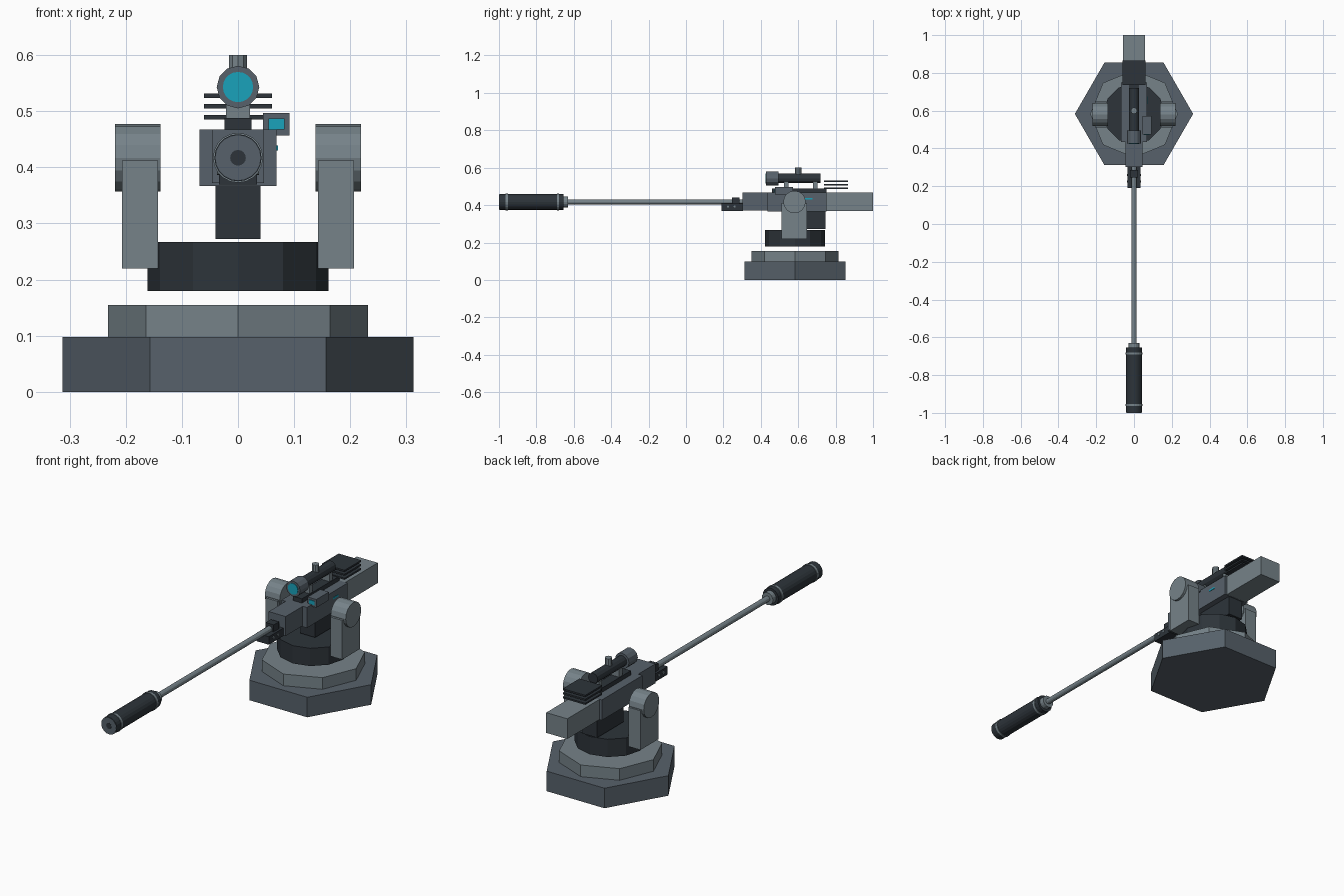
import bpy
import math

if "Cube" in bpy.data.objects:
    bpy.data.objects.remove(bpy.data.objects["Cube"])


def material(name, rgb):
    m = bpy.data.materials.new(name)
    m.diffuse_color = (*rgb, 1)
    m.use_nodes = True
    m.node_tree.nodes["Principled BSDF"].inputs["Base Color"].default_value = m.diffuse_color
    return m


LIGHT = material("light_steel", (0.18, 0.225, 0.25))
MID = material("mid_steel", (0.095, 0.12, 0.145))
DARK = material("dark_steel", (0.026, 0.034, 0.042))
CYAN = material("cyan_glow", (0.01, 0.36, 0.5))

CY = 0.583   # turret axis along y
BZ = 0.417   # bore height


def finish(name, mat):
    ob = bpy.context.object
    ob.name = name
    ob.data.materials.append(mat)
    return ob


def box(name, x, y, z, mat):
    """Box from (min, max) ranges on each axis."""
    bpy.ops.mesh.primitive_cube_add(size=1, location=[sum(r) / 2 for r in (x, y, z)])
    ob = finish(name, mat)
    ob.scale = [r[1] - r[0] for r in (x, y, z)]
    bpy.ops.object.transform_apply(location=False, rotation=False, scale=True)
    return ob


def cyl(name, axis, a, b, centre, r, sides, mat, r2=None, spin=0.0):
    """Prism from a to b along an axis; centre holds the two other coordinates."""
    loc = list(centre)
    loc.insert("xyz".index(axis), (a + b) / 2)
    rot = {"x": (0, math.pi / 2, 0), "y": (-math.pi / 2, 0, 0), "z": (0, 0, spin)}[axis]
    bpy.ops.mesh.primitive_cone_add(vertices=sides, radius1=r, radius2=r if r2 is None else r2,
                                    depth=b - a, location=loc, rotation=rot)
    return finish(name, mat)


# Pedestal and turntable
cyl("base_plate", "z", 0, 0.098, (0, CY), 0.313, 6, MID, spin=math.pi / 6 * 3)
cyl("base_step", "z", 0.098, 0.155, (0, CY), 0.232, 8, LIGHT)
cyl("turntable", "z", 0.18, 0.267, (0, CY), 0.161, 12, DARK)

# Yoke arms with trunnion drums
for side, s in (("left", -1), ("right", 1)):
    box(side + "_arm", sorted((s * 0.143, s * 0.207)), (0.51, 0.648), (0.22, 0.412), LIGHT)
    a, b = sorted((s * 0.138, s * 0.219))
    cyl(side + "_trunnion", "x", a, b, (CY - 0.003, BZ), 0.06, 16, LIGHT)

# Receiver
box("receiver_front", (-0.046, 0.046), (0.303, 0.44), (0.372, 0.467), MID)
box("receiver_body", (-0.069, 0.069), (0.435, 0.75), (0.367, 0.467), MID)
box("receiver_rear", (-0.057, 0.057), (0.75, 1.0), (0.368, 0.467), LIGHT)
box("magazine", (-0.04, 0.04), (0.54, 0.745), (0.272, 0.37), DARK)
box("status_light", (0.066, 0.071), (0.635, 0.675), (0.43, 0.439), CYAN)

# Barrel root
box("barrel_cradle", (-0.034, 0.034), (0.19, 0.305), (0.369, 0.408), DARK)
box("barrel_clamp", (-0.022, 0.022), (0.245, 0.285), (0.4, 0.442), DARK)
for y in (0.225, 0.26):
    cyl("cradle_bolt", "x", -0.037, 0.037, (y, 0.392), 0.006, 8, LIGHT)

# Barrel and suppressor
cyl("barrel", "y", -0.66, 0.31, (0, BZ), 0.014, 12, LIGHT)
cyl("suppressor_collar", "y", -0.66, -0.63, (0, BZ), 0.03, 16, LIGHT)
cyl("suppressor", "y", -0.998, -0.655, (0, BZ), 0.042, 20, DARK)
for y in (-0.958, -0.685):
    cyl("suppressor_ring", "y", y - 0.006, y + 0.006, (0, BZ), 0.0445, 20, LIGHT)
cyl("muzzle_face", "y", -0.9995, -0.996, (0, BZ), 0.04, 20, MID)
cyl("muzzle_bore", "y", -1.0, -0.996, (0, BZ), 0.014, 16, DARK)

# Optics rail and scope
box("scope_rail", (-0.024, 0.024), (0.46, 0.75), (0.465, 0.488), DARK)
for y in (0.535, 0.69):
    box("scope_mount", (-0.021, 0.021), (y - 0.012, y + 0.012), (0.486, 0.525), LIGHT)
SZ = 0.543
cyl("scope_tube", "y", 0.49, 0.72, (0, SZ), 0.026, 12, DARK)
cyl("scope_bell", "y", 0.427, 0.495, (0, SZ), 0.038, 12, MID)
cyl("scope_lens", "y", 0.4245, 0.43, (0, SZ), 0.027, 20, CYAN)
cyl("scope_knob", "z", 0.56, 0.6, (0, 0.6), 0.017, 10, LIGHT)

# Side sensor
box("sensor_box", (0.045, 0.092), (0.475, 0.572), (0.457, 0.497), MID)
box("sensor_lens", (0.054, 0.083), (0.472, 0.478), (0.467, 0.487), CYAN)

# Cooling fins
for z in (0.489, 0.509, 0.528):
    box("cooling_fin", (-0.061, 0.061), (0.737, 0.866), (z - 0.004, z + 0.004), DARK)
